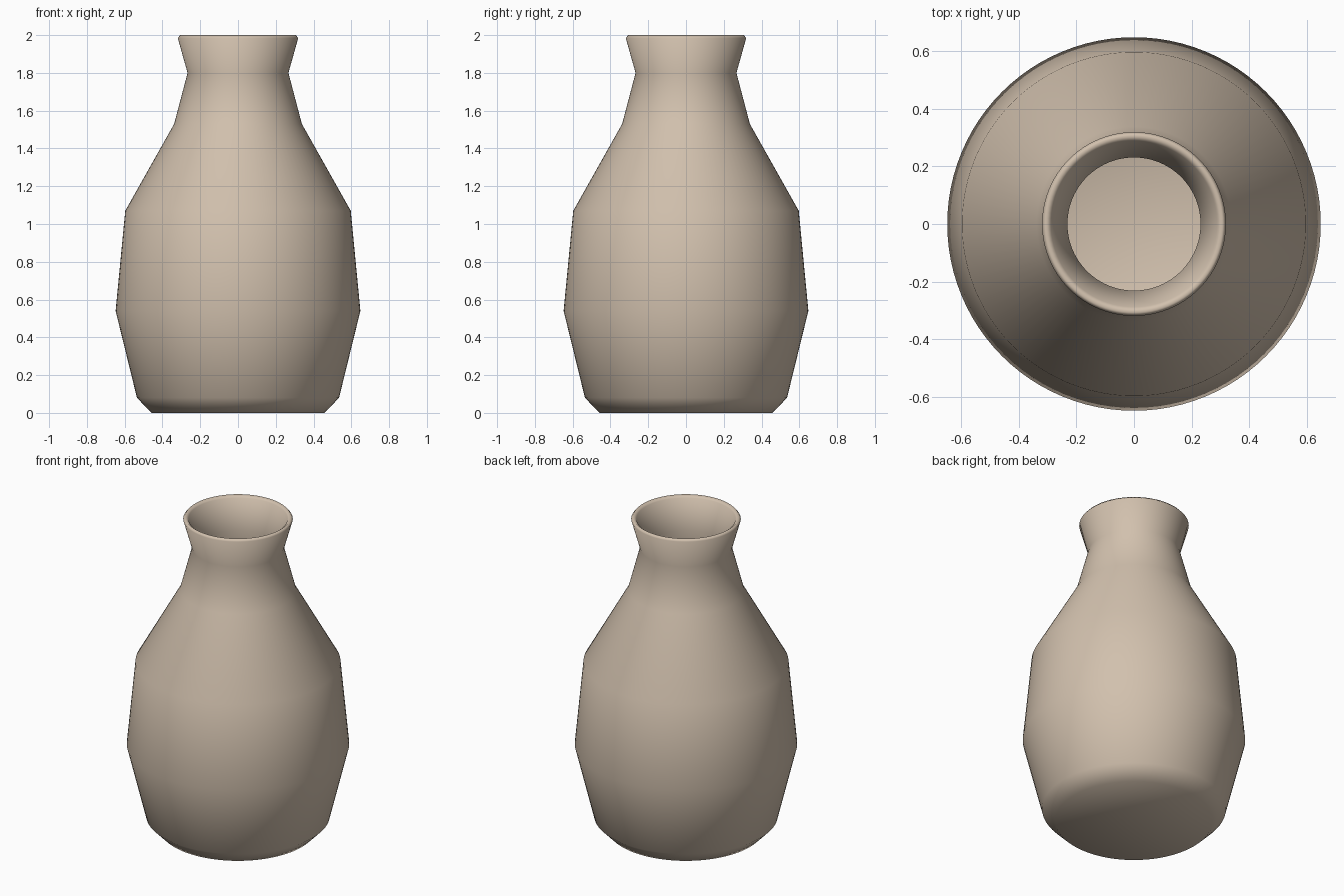
import bpy, bmesh, math

if "Cube" in bpy.data.objects:
    bpy.data.objects.remove(bpy.data.objects["Cube"])

SIDES = 96

# (radius, height): outside wall from the base up, over the lip, down the inside
profile = [
    (0.0, 0.0), (0.458, 0.0), (0.535, 0.08), (0.648, 0.54), (0.597, 1.07),
    (0.338, 1.53), (0.267, 1.80), (0.319, 1.985), (0.306, 2.0),
    (0.288, 1.985), (0.231, 1.80), (0.302, 1.52), (0.561, 1.06),
    (0.612, 0.54), (0.505, 0.10), (0.44, 0.04), (0.0, 0.04),
]


def lathe(name, points, sides):
    bm = bmesh.new()
    verts = [bm.verts.new((r, 0, z)) for r, z in points]
    edges = [bm.edges.new(pair) for pair in zip(verts, verts[1:])]
    bmesh.ops.spin(bm, geom=verts + edges, cent=(0, 0, 0), axis=(0, 0, 1),
                   angle=math.tau, steps=sides, use_merge=True)
    bmesh.ops.remove_doubles(bm, verts=bm.verts[:], dist=1e-4)
    bmesh.ops.recalc_face_normals(bm, faces=bm.faces[:])
    for face in bm.faces:
        face.smooth = True
    mesh = bpy.data.meshes.new(name)
    bm.to_mesh(mesh)
    bm.free()
    obj = bpy.data.objects.new(name, mesh)
    bpy.context.collection.objects.link(obj)
    return obj


# Hollow vase body
vase = lathe("vase", profile, SIDES)

# Pale clay colour
clay = bpy.data.materials.new("clay")
clay.diffuse_color = (0.64, 0.53, 0.42, 1)
clay.use_nodes = True
clay.node_tree.nodes["Principled BSDF"].inputs["Base Color"].default_value = clay.diffuse_color
vase.data.materials.append(clay)
